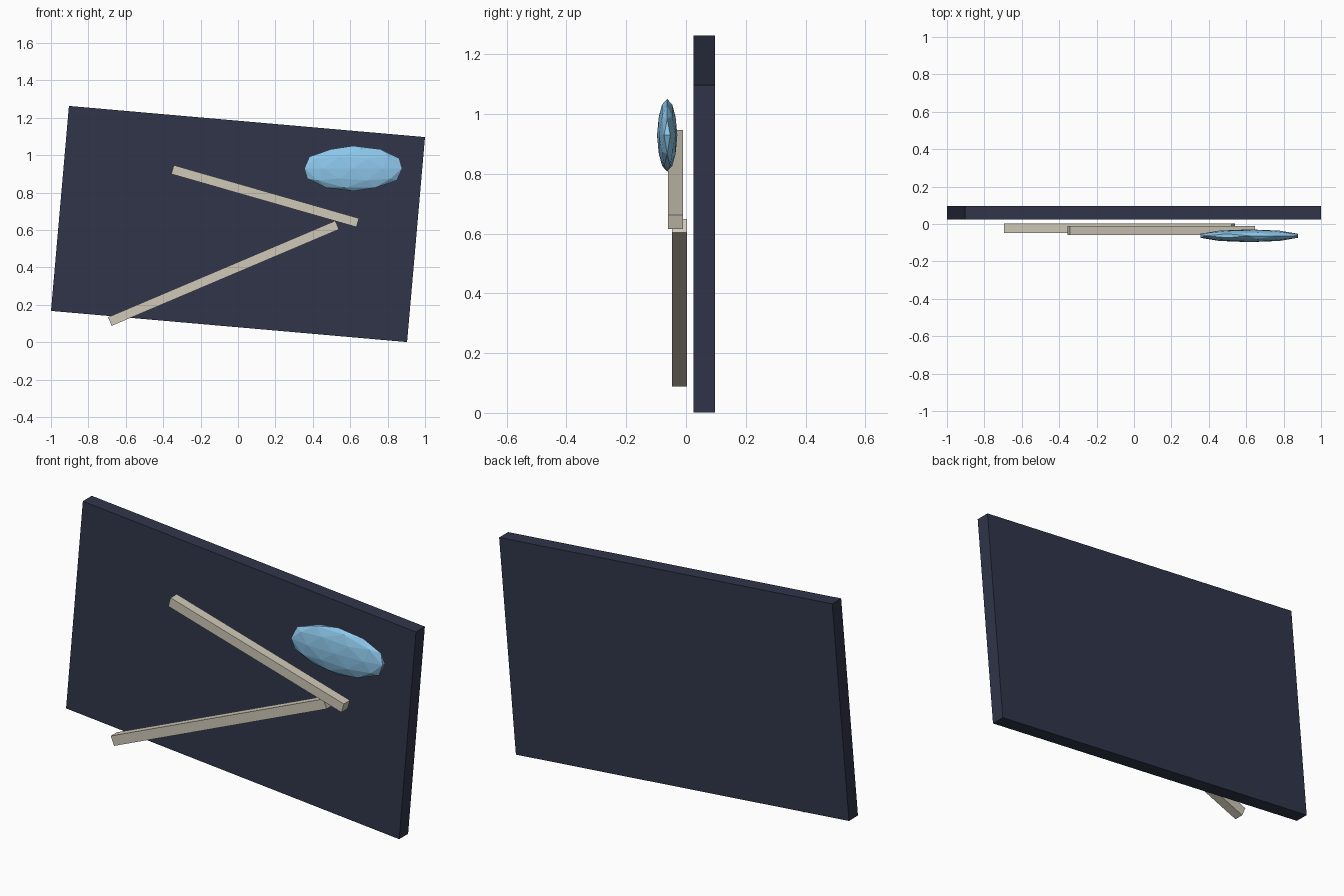
import bpy
from math import radians

if "Cube" in bpy.data.objects:
    bpy.data.objects.remove(bpy.data.objects["Cube"])


def material(name, rgb):
    m = bpy.data.materials.new(name)
    m.diffuse_color = (*rgb, 1)
    m.use_nodes = True
    m.node_tree.nodes["Principled BSDF"].inputs["Base Color"].default_value = m.diffuse_color
    return m


navy = material("navy", (0.030, 0.036, 0.068))
cream = material("cream", (0.62, 0.58, 0.47))
blue = material("sky_blue", (0.27, 0.58, 0.84))


def box(name, centre, size, tilt, mat):
    bpy.ops.mesh.primitive_cube_add(size=1, location=centre, rotation=(0, radians(tilt), 0))
    ob = bpy.context.object
    ob.name = name
    ob.scale = size
    ob.data.materials.append(mat)
    return ob


# Tilted backing panel
box("panel", (0, 0.061, 0.632), (1.911, 0.073, 1.10), 5, navy)

# Two slim bars meeting in a V on the front
box("upper_bar", (0.145, -0.035, 0.781), (1.03, 0.05, 0.049), 16, cream)
box("lower_bar", (-0.0775, -0.022, 0.3685), (1.32, 0.05, 0.050), -23, cream)

# Faceted flattened gem
bpy.ops.mesh.primitive_ico_sphere_add(subdivisions=2, radius=1, location=(0.616, -0.063, 0.929))
gem = bpy.context.object
gem.name = "gem"
gem.scale = (0.275, 0.034, 0.121)
gem.data.materials.append(blue)
